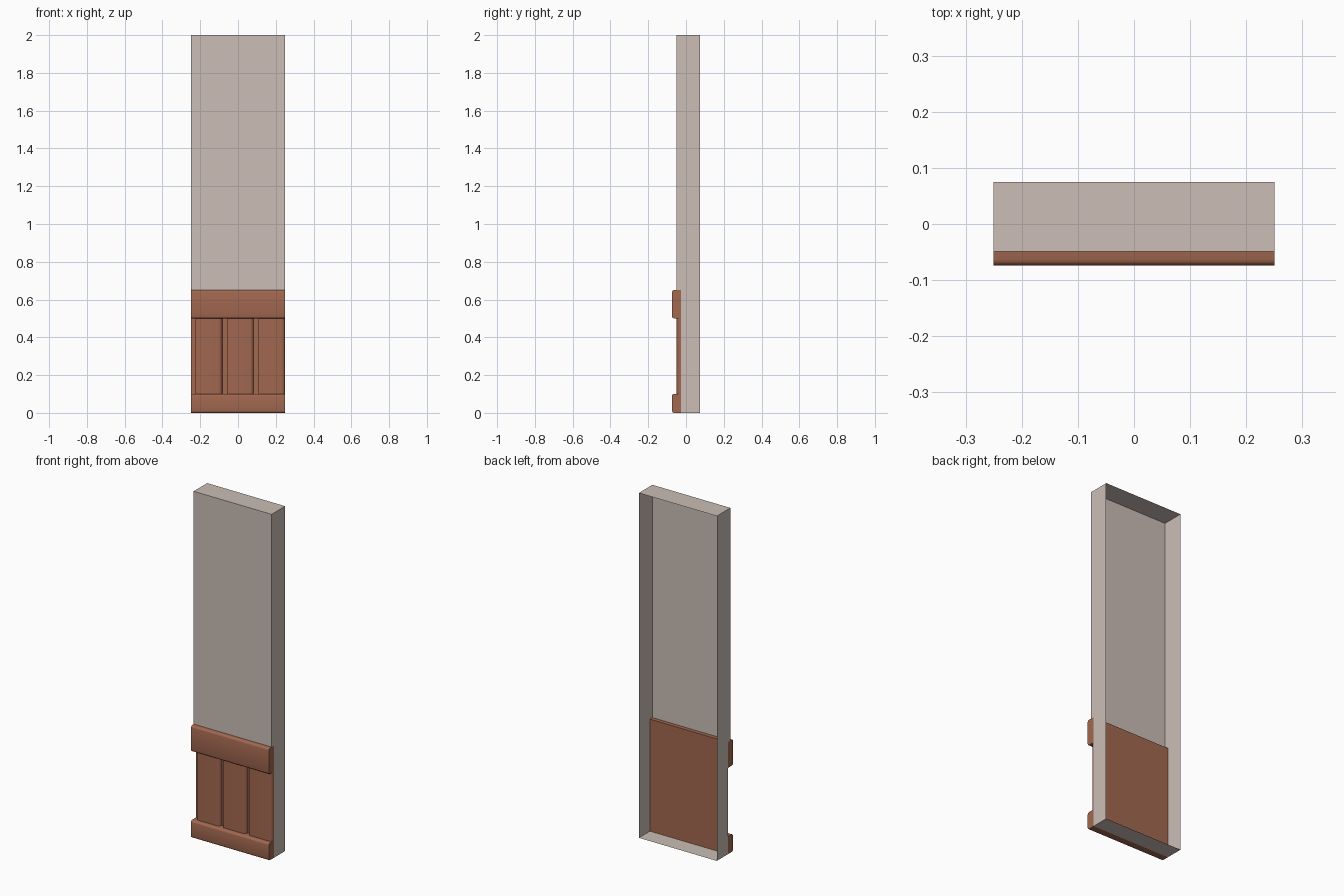
import bpy, math

if "Cube" in bpy.data.objects:
    bpy.data.objects.remove(bpy.data.objects["Cube"])

W = 0.25                      # half width
FRONT, WALL, BACK, REAR = -0.074, -0.049, -0.026, 0.075


def material(name, rgb):
    m = bpy.data.materials.new(name)
    m.diffuse_color = (*rgb, 1)
    m.use_nodes = True
    m.node_tree.nodes["Principled BSDF"].inputs["Base Color"].default_value = m.diffuse_color
    return m


plaster = material("warm_grey_plaster", (0.597, 0.515, 0.468))
wood = material("red_brown_wood", (0.361, 0.138, 0.08))


def make(name, verts, faces, mat, smooth=None):
    me = bpy.data.meshes.new(name)
    me.from_pydata(verts, [], faces)
    me.materials.append(mat)
    ob = bpy.data.objects.new(name, me)
    bpy.context.collection.objects.link(ob)
    if smooth:
        bpy.ops.object.select_all(action='DESELECT')
        ob.select_set(True)
        bpy.context.view_layer.objects.active = ob
        bpy.ops.object.shade_smooth_by_angle(angle=math.radians(smooth))
    return ob


def extrude_x(name, profile, mat, skip=(), smooth=None):
    """Sweep a clockwise (y, z) profile across the width, leaving out skipped sides."""
    n = len(profile)
    verts = [(x, y, z) for x in (-W, W) for y, z in profile]
    faces = [tuple(range(n)), tuple(reversed(range(n, 2 * n)))]
    for i in range(n):
        j = (i + 1) % n
        if i not in skip:
            faces.append((j, i, n + i, n + j))
    return make(name, verts, faces, mat, smooth)


# wall shell: open at the rear and where the wainscot sits
extrude_x("wall_shell",
          [(WALL, 2), (REAR, 2), (REAR, 0), (BACK, 0), (BACK, 0.65), (WALL, 0.65)],
          plaster, skip=(1, 3, 4))


# rails with rounded front edges
def rail(name, z0, z1, r=0.011):
    pts = [(BACK, z1), (BACK, z0)]
    for zc, start in ((z0 + r, 270), (z1 - r, 180)):
        for k in range(4):
            a = math.radians(start - 30 * k)
            pts.append((FRONT + r + r * math.cos(a), zc + r * math.sin(a)))
    extrude_x(name, pts, wood, smooth=35)


rail("baseboard", 0.0, 0.1)
rail("chair_rail", 0.5, 0.65)

# three vertical planks: groove, step up, flat face, rounded right edge
PITCH, GROOVE, R = 2 * W / 3, 0.025, 0.02
for p in range(3):
    x0 = -W + p * PITCH
    x1 = x0 + PITCH
    pts = [(x0, BACK), (x0, BACK - 0.003), (x0 + GROOVE, BACK - 0.003), (x0 + GROOVE, WALL)]
    for k in range(6):
        a = math.radians(18 * k)
        pts.append((x1 - R + R * math.sin(a), WALL + R * (1 - math.cos(a))))
    pts.append((x1, BACK))
    n = len(pts)
    verts = [(x, y, z) for z in (0.1, 0.5) for x, y in pts]
    faces = [(i, (i + 1) % n, n + (i + 1) % n, n + i) for i in range(n)]
    make(f"plank_{p + 1}", verts, faces, wood, smooth=35)
